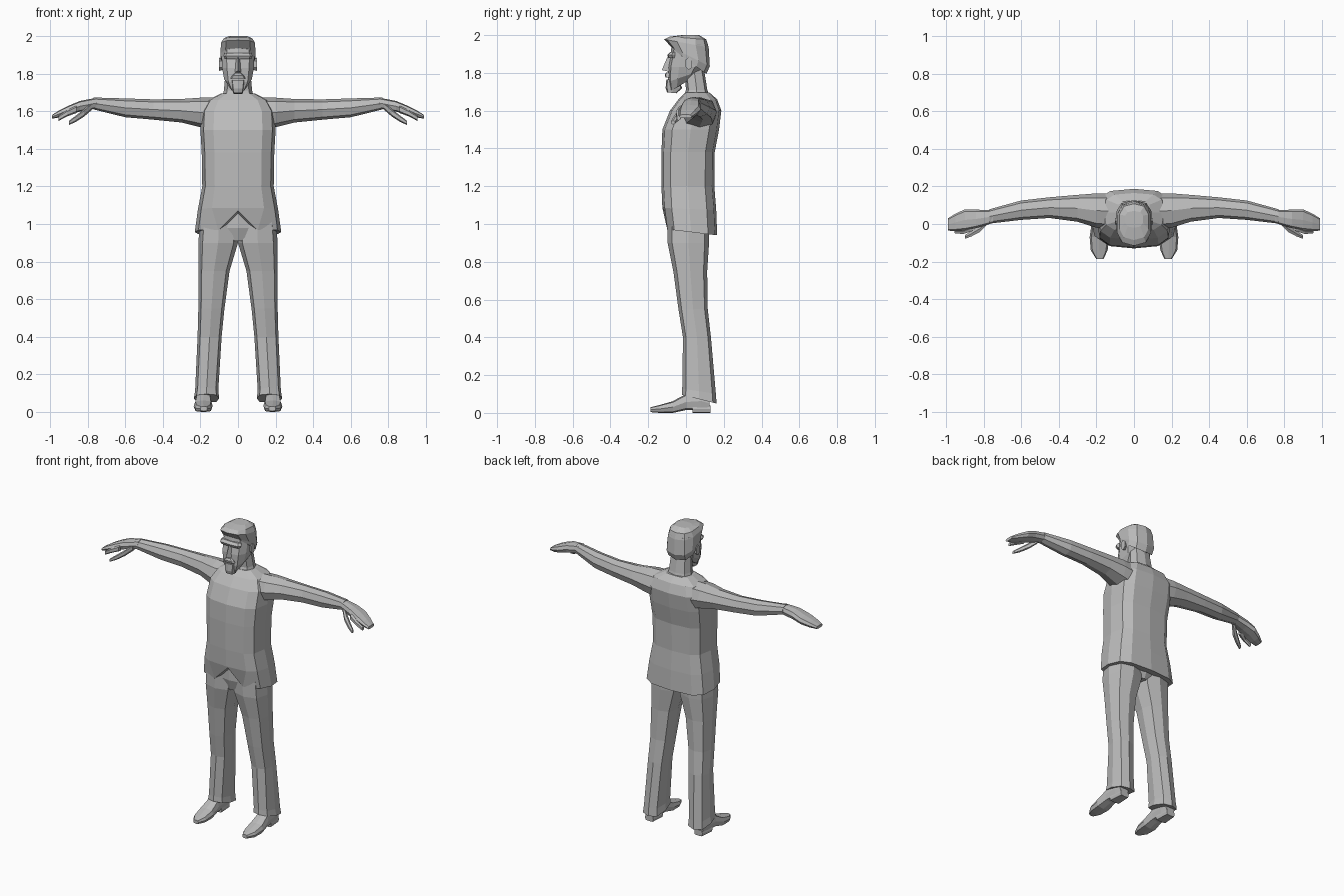
import bpy, bmesh, math
from mathutils import Vector

grey = bpy.data.materials.new("plain_grey")
grey.diffuse_color = (0.5, 0.5, 0.5, 1)


def finish(name, bm):
    bmesh.ops.recalc_face_normals(bm, faces=bm.faces)
    me = bpy.data.meshes.new(name)
    bm.to_mesh(me)
    bm.free()
    me.materials.append(grey)
    ob = bpy.data.objects.new(name, me)
    bpy.context.collection.objects.link(ob)
    return ob


def signed_pow(a, e):
    return math.copysign(abs(a) ** e, a) if abs(a) > 1e-6 else 0.0


def loft(name, rings, place, n=8, e=0.7, turn=0.0, tweak=None):
    """Skin squarish rings (t, u0, u1, v0, v1, tilt); place maps them to 3D."""
    bm = bmesh.new()
    loops = []
    for k, r in enumerate(rings):
        t, u0, u1, v0, v1 = r[:5]
        tilt = r[5] if len(r) > 5 else 0.0
        loop = []
        for i in range(n):
            a = 2 * math.pi * (i + turn) / n
            u = (u0 + u1) / 2 + (u1 - u0) / 2 * signed_pow(math.sin(a), e)
            v = (v0 + v1) / 2 - (v1 - v0) / 2 * signed_pow(math.cos(a), e)
            p = Vector(place(t + tilt * v, u, v))
            loop.append(bm.verts.new(tweak(k, i, p) if tweak else p))
        loops.append(loop)
    for a, b in zip(loops, loops[1:]):
        for i in range(n):
            j = (i + 1) % n
            bm.faces.new((a[i], a[j], b[j], b[i]))
    caps = [bm.faces.new(loops[0]), bm.faces.new(loops[-1])]
    bmesh.ops.poke(bm, faces=caps)
    return finish(name, bm)


def upright(t, u, v):
    return (u, v, t)


def sym(rings):
    """Turn (z, half_width, front, back, tilt) into full rings."""
    return [(r[0], -r[1], r[1], *r[2:]) for r in rings]


def wedge(name, points, faces):
    bm = bmesh.new()
    vs = [bm.verts.new(p) for p in points]
    for f in faces:
        bm.faces.new([vs[i] for i in f])
    return finish(name, bm)


# Jacket with a notched front hem
def hem(k, i, p):
    if k == 0:
        if i == 0:
            p.z = 1.07
        elif i in (1, 11):
            p.x *= 0.7
            p.z = 0.967
    return p


loft("jacket", sym([
    (0.96, 0.23, -0.11, 0.165, -0.12),
    (1.08, 0.213, -0.125, 0.16, -0.04),
    (1.2, 0.19, -0.13, 0.15),
    (1.38, 0.193, -0.13, 0.152),
    (1.5, 0.2, -0.125, 0.175),
    (1.6, 0.195, -0.085, 0.187),
    (1.66, 0.16, -0.04, 0.165),
    (1.695, 0.09, -0.005, 0.125)]), upright, 12, 0.62, 0, hem)

# Waist of the trousers, seen in the jacket notch
loft("trouser_waist", sym([
    (0.91, 0.06, -0.08, 0.1),
    (0.98, 0.19, -0.095, 0.13),
    (1.12, 0.18, -0.095, 0.13)]), upright, 8, 0.7)

# Neck
loft("neck", sym([
    (1.62, 0.1, -0.03, 0.14),
    (1.71, 0.075, 0.0, 0.113),
    (1.82, 0.065, -0.01, 0.095)]), upright, 8, 0.75)

# Head, with the jaw rising towards the ears
loft("head", sym([
    (1.752, 0.045, -0.085, 0.04, 0.6),
    (1.785, 0.076, -0.095, 0.08, 0.35),
    (1.83, 0.088, -0.095, 0.105),
    (1.88, 0.09, -0.085, 0.115),
    (1.95, 0.088, -0.075, 0.115)]), upright, 10, 0.75)

# Hair, swept forward over the forehead and low at the nape
loft("hair", sym([
    (1.872, 0.094, -0.072, 0.108, -0.72),
    (1.898, 0.098, -0.078, 0.126, -0.5),
    (1.957, 0.093, -0.116, 0.12, -0.18),
    (1.985, 0.08, -0.085, 0.108, -0.08),
    (2.0, 0.05, -0.02, 0.07)]), upright, 10, 0.75)

# Nose, brow, moustache and beard
wedge("nose",
      [(-0.011, -0.08, 1.885), (0.011, -0.08, 1.885), (-0.02, -0.085, 1.805),
       (0.02, -0.085, 1.805), (0, -0.128, 1.815), (0, -0.098, 1.885)],
      [(0, 2, 4, 5), (1, 5, 4, 3), (2, 3, 4), (0, 5, 1), (0, 1, 3, 2)])
loft("brow", sym([
    (1.878, 0.07, -0.092, -0.05),
    (1.895, 0.078, -0.1, -0.05),
    (1.91, 0.07, -0.085, -0.05)]), upright, 8, 0.5)
loft("moustache", sym([
    (1.775, 0.04, -0.108, -0.07),
    (1.79, 0.032, -0.112, -0.07),
    (1.803, 0.016, -0.105, -0.07)]), upright, 8, 0.6)
loft("beard", sym([
    (1.687, 0.026, -0.1, -0.05, -0.1),
    (1.72, 0.031, -0.108, -0.02),
    (1.765, 0.036, -0.104, -0.04)]), upright, 8, 0.55)

for side, s in (("left", 1), ("right", -1)):
    def across(t, u, v):
        return (s * t, u, v)

    def lengthwise(t, u, v):
        return (s * u, t, v)

    def leg_place(t, u, v):
        return (s * u, v, t)

    # Ear
    loft(side + "_ear", [
        (0.08, 0.0, 0.03, 1.82, 1.88),
        (0.1, -0.005, 0.035, 1.815, 1.885)], across, 6, 0.9)

    # Sleeve and hand in one tapering run
    loft(side + "_arm", [
        (0.06, -0.03, 0.16, 1.48, 1.672),
        (0.2, -0.02, 0.163, 1.515, 1.672),
        (0.3, 0.012, 0.155, 1.54, 1.665),
        (0.45, 0.032, 0.142, 1.555, 1.663),
        (0.6, 0.022, 0.125, 1.568, 1.668),
        (0.77, 0.002, 0.078, 1.61, 1.673)], across, 8, 0.85)
    loft(side + "_hand", [
        (0.75, 0.005, 0.075, 1.615, 1.672),
        (0.84, -0.022, 0.076, 1.598, 1.655),
        (0.9, -0.035, 0.078, 1.582, 1.63),
        (0.95, -0.038, 0.055, 1.567, 1.605),
        (0.99, -0.035, 0.03, 1.56, 1.58)], across, 8, 0.65)

    # Thumb and bent first finger
    loft(side + "_thumb", [
        (0.78, -0.005, 0.03, 1.605, 1.645),
        (0.82, -0.045, -0.005, 1.57, 1.61),
        (0.865, -0.068, -0.035, 1.542, 1.575),
        (0.9, -0.08, -0.058, 1.527, 1.548)], across, 6, 0.8)
    loft(side + "_first_finger", [
        (0.86, -0.04, 0.0, 1.59, 1.63),
        (0.91, -0.055, -0.025, 1.572, 1.605),
        (0.955, -0.05, -0.028, 1.548, 1.575)], across, 6, 0.8)

    # Trouser leg
    loft(side + "_trouser_leg", [
        (0.09, 0.1, 0.235, -0.022, 0.162, -0.25),
        (0.125, 0.105, 0.228, -0.02, 0.158, -0.15),
        (0.4, 0.087, 0.215, -0.016, 0.132),
        (0.55, 0.072, 0.211, -0.04, 0.115),
        (0.75, 0.045, 0.211, -0.067, 0.112),
        (0.9, 0.0, 0.211, -0.097, 0.122),
        (1.04, 0.0, 0.2, -0.1, 0.125)], leg_place, 8, 0.7)

    # Shoe with a separate heel block
    loft(side + "_shoe", [
        (0.125, 0.15, 0.215, 0.012, 0.09),
        (0.08, 0.143, 0.222, 0.015, 0.11),
        (0.0, 0.142, 0.226, 0.015, 0.1),
        (-0.07, 0.135, 0.236, 0.0, 0.062),
        (-0.14, 0.14, 0.23, 0.0, 0.042),
        (-0.187, 0.163, 0.2, 0.004, 0.03)], lengthwise, 8, 0.6)
    loft(side + "_heel", [
        (0.13, 0.152, 0.213, 0.0, 0.04),
        (0.035, 0.145, 0.222, 0.0, 0.04)], lengthwise, 8, 0.4)
